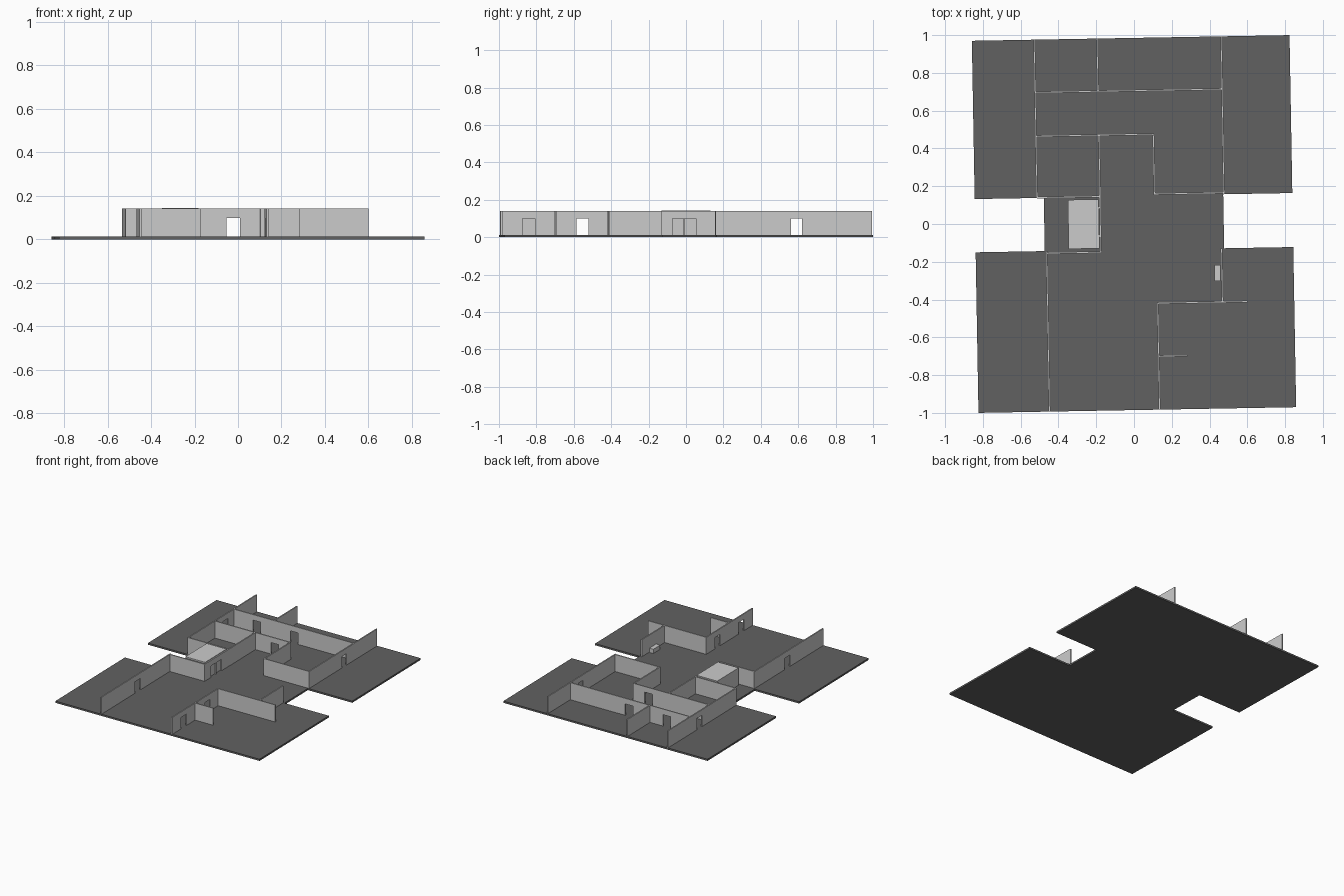
import bpy, bmesh, math
from mathutils import Matrix

if "Cube" in bpy.data.objects:
    bpy.data.objects.remove(bpy.data.objects["Cube"])

ROT = Matrix.Rotation(math.radians(1.02), 4, 'Z')   # plan sits slightly turned
FLOOR, TOP, DOOR, T = 0.013, 0.141, 0.099, 0.009

dark = bpy.data.materials.new("dark_floor")
dark.diffuse_color = (0.12, 0.12, 0.12, 1)
dark.use_nodes = True
dark.node_tree.nodes["Principled BSDF"].inputs["Base Color"].default_value = dark.diffuse_color


def prism(name, pts, vec):
    """Extrude a flat polygon along vec."""
    bm = bmesh.new()
    face = bm.faces.new([bm.verts.new(p) for p in pts])
    ext = bmesh.ops.extrude_face_region(bm, geom=[face], use_keep_orig=True)
    verts = [g for g in ext['geom'] if isinstance(g, bmesh.types.BMVert)]
    bmesh.ops.translate(bm, verts=verts, vec=vec)
    bmesh.ops.recalc_face_normals(bm, faces=bm.faces)
    bm.transform(ROT)
    me = bpy.data.meshes.new(name)
    bm.to_mesh(me)
    bm.free()
    ob = bpy.data.objects.new(name, me)
    bpy.context.collection.objects.link(ob)
    return ob


def wall(name, axis, pos, a, b, doors=()):
    """Wall along axis from a to b; doors are (start, end) openings."""
    prof = [(a, TOP), (a, FLOOR)]
    for d0, d1 in doors:
        prof += [(d0, FLOOR), (d0, DOOR), (d1, DOOR), (d1, FLOOR)]
    prof += [(b, FLOOR), (b, TOP)]
    if axis == 'x':
        prism(name, [(s, pos - T / 2, z) for s, z in prof], (0, T, 0))
    else:
        prism(name, [(pos - T / 2, s, z) for s, z in prof], (T, 0, 0))


def block(name, x0, x1, y0, y1, z0, z1):
    prism(name, [(x0, y0, z0), (x1, y0, z0), (x1, y1, z0), (x0, y1, z0)], (0, 0, z1 - z0))


# floor slab with a notch in each side
W, H, N = 0.841, 0.985, 0.475
plan = [(-W, -H), (W, -H), (W, -0.137), (N, -0.137), (N, 0.149), (W, 0.149),
        (W, H), (-W, H), (-W, 0.147), (-N, 0.147), (-N, -0.135), (-W, -0.135)]
slab = prism("floor_slab", [(x, y, 0) for x, y in plan], (0, 0, FLOOR))
slab.data.materials.append(dark)

# rear walls
wall("rear_left_wall", 'y', -0.511, 0.147, H, [(0.569, 0.632)])
wall("rear_divider", 'y', -0.178, 0.706, H)
wall("rear_right_wall", 'y', 0.479, 0.149, H, [(0.553, 0.612)])
wall("corridor_rear_wall", 'x', 0.706, -0.511, 0.479, [(-0.35, -0.288), (-0.041, 0.022)])
wall("corridor_front_wall", 'x', 0.474, -0.511, 0.115, [(-0.045, 0.018)])
wall("centre_right_wall", 'y', 0.111, 0.155, 0.474)
wall("centre_rear_wall", 'x', 0.157, 0.107, 0.479)
wall("small_room_wall", 'y', -0.177, 0.15, 0.474)

# lift shaft
wall("shaft_rear_wall", 'x', 0.149, -0.511, -0.173)
wall("shaft_front_wall", 'x', -0.146, -0.469, -0.173)
wall("shaft_door_wall", 'y', -0.178, -0.146, 0.149, [(-0.070, -0.010), (-0.004, 0.056)])
block("lift_car", -0.348, -0.185, -0.126, 0.134, FLOOR, 0.144)

# front walls
wall("front_left_wall", 'y', -0.465, -H, -0.135, [(-0.577, -0.509)])
wall("front_right_wall", 'y', 0.118, -H, -0.421, [(-0.877, -0.810), (-0.587, -0.524)])
wall("front_room_wall", 'x', -0.421, 0.114, 0.593)
wall("front_stub_wall", 'x', -0.702, 0.118, 0.270)
wall("side_wall", 'y', 0.461, -0.421, -0.137)

# low bench beside the side wall
block("bench", 0.421, 0.453, -0.309, -0.225, FLOOR, 0.045)
